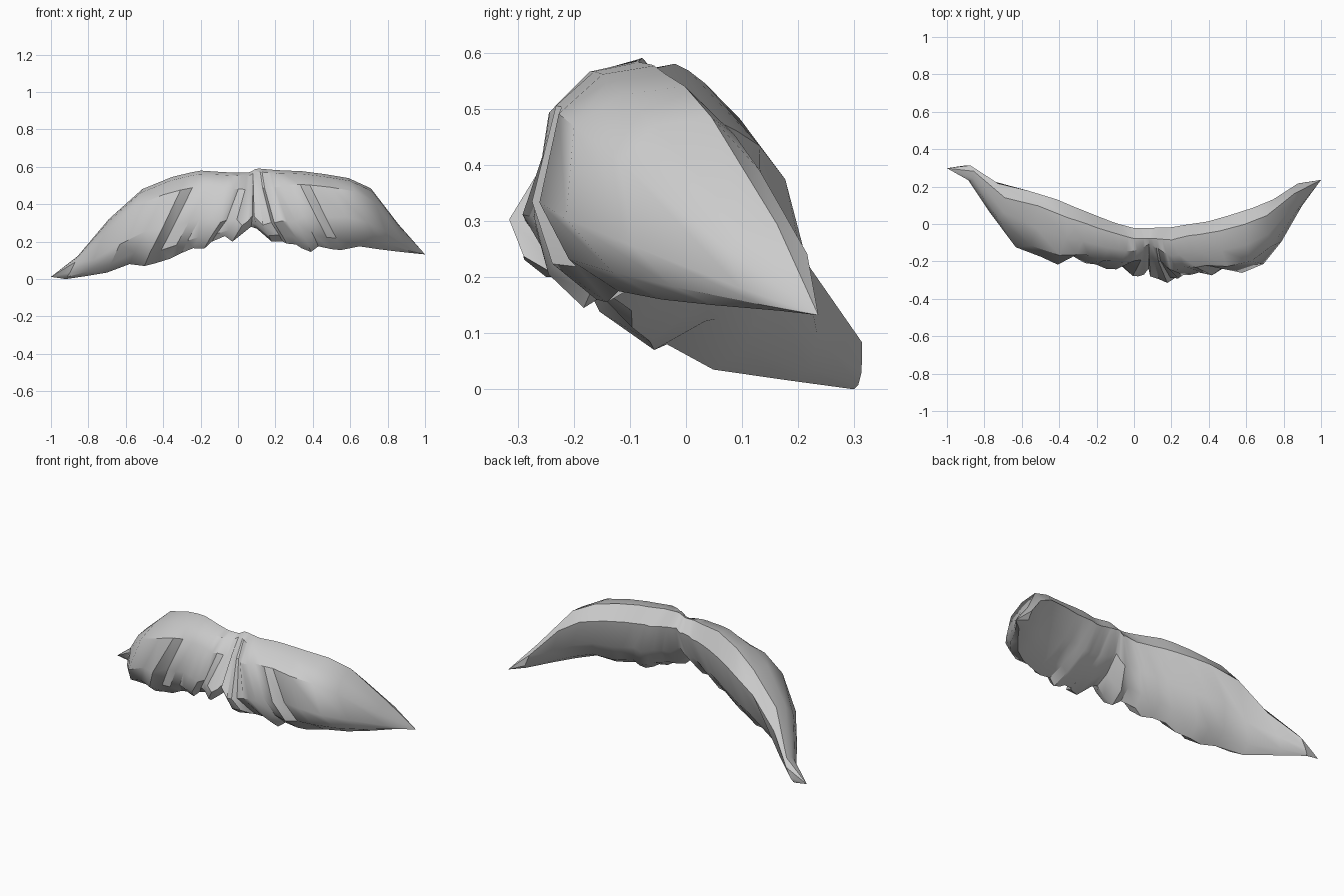
import bpy, bmesh, math

if "Cube" in bpy.data.objects:
    bpy.data.objects.remove(bpy.data.objects["Cube"])

# Outlines along x: upper edge height, front depth, back depth
TOP = [(-1, .012), (-.92, .06), (-.8, .18), (-.7, .31), (-.57, .455), (-.48, .495), (-.33, .555),
       (-.2, .58), (-.05, .57), (.06, .57), (.1, .592), (.2, .583), (.38, .575), (.62, .535),
       (.72, .48), (.8, .38), (.92, .2), (1, .132)]
FRONT = [(-1, .297), (-.92, .285), (-.85, .18), (-.75, .03), (-.62, -.14), (-.4, -.22),
         (-.3, -.205), (-.2, -.24), (-.1, -.24), (0, -.28), (.1, -.28), (.2, -.325), (.28, -.27),
         (.4, -.275), (.55, -.27), (.68, -.23), (.8, -.08), (.9, .1), (1, .235)]
BACK = [(-1, .30), (-.92, .325), (-.85, .31), (-.75, .235), (-.65, .175), (-.52, .188), (-.35, .11),
        (-.2, .05), (-.1, .01), (0, -.015), (.2, -.01), (.4, .02), (.55, .065), (.7, .115),
        (.8, .165), (.9, .237), (1, .237)]

# Hair strands, left to right: tip x, tip height, groove depth
STRANDS = [(-1, .01, 0), (-.92, 0, 0), (-.82, .015, 0), (-.7, .035, 0), (-.58, .08, .01),
           (-.5, .07, 0), (-.44, .085, .055), (-.36, .11, .01), (-.3, .14, .025), (-.24, .165, 0),
           (-.18, .163, 0), (-.14, .2, .035), (-.07, .23, 0), (-.03, .2, 0), (.02, .24, .01),
           (.07, .28, .045), (.1, .27, 0), (.18, .2, 0), (.24, .2, 0), (.26, .19, .04),
           (.31, .185, .01), (.34, .165, .01), (.39, .145, 0), (.43, .175, .015), (.5, .16, 0),
           (.55, .155, .04), (.65, .175, 0), (.75, .16, 0), (.83, .15, 0), (.92, .14, 0),
           (1, .132, 0)]
ROOT = .08  # x where the strands meet


def lerp(a, b, t):
    return a + (b - a) * t


def sample(profile, x):
    for (x0, v0), (x1, v1) in zip(profile, profile[1:]):
        if x <= x1:
            return lerp(v0, v1, max(0, (x - x0) / (x1 - x0)))
    return profile[-1][1]


def fan_x(x, power):
    """Pull x towards the root so that the strands fan out."""
    half = 1 + ROOT if x < ROOT else 1 - ROOT
    p = (x - ROOT) / half
    return ROOT + half * math.copysign(abs(p) ** power, p)


# Section rows: fan power, height fraction (root, wing), depth fraction (root, wing), groove share
ROWS = [(1.6, (.82, .8), (.97, .98), 0),       # back upper edge
        (1.85, (1, 1), (.76, .76), 0),         # top ridge
        (1.8, (.95, .965), (.64, .42), .1),    # top front
        (1.65, (.7, .83), (.4, .14), .3),      # crown
        (1.28, (.2, .43), (0, 0), .9),         # belly
        (1.08, (.07, .16), (.06, .11), 1),     # lower front
        (1.0, (0, 0), (.2, .35), .3),          # strand tips
        (1.05, (.12, .12), (.55, .62), 0),     # lower back
        (1.25, (.4, .4), (.86, .88), 0)]       # back wall


def section(tip_x, tip_z, groove):
    pts = []
    for power, heights, depths, share in ROWS:
        x = fan_x(tip_x, power)
        w = min(1, abs(tip_x - ROOT) / .45)
        w = w * w * (3 - 2 * w)
        front, back = sample(FRONT, x), sample(BACK, x)
        y = lerp(front, back, lerp(*depths, w)) + groove * share
        z = lerp(tip_z, sample(TOP, x), lerp(*heights, w))
        pts.append((x, y, z))
    return pts


# Moustache body lofted through the strand sections
bm = bmesh.new()
loops = [[bm.verts.new(p) for p in section(*s)] for s in STRANDS]
n = len(ROWS)
for a, b in zip(loops, loops[1:]):
    for i in range(n):
        j = (i + 1) % n
        bm.faces.new((a[i], a[j], b[j], b[i]))
bm.faces.new(loops[0])
bm.faces.new(loops[-1])
bmesh.ops.remove_doubles(bm, verts=bm.verts, dist=.004)
bmesh.ops.recalc_face_normals(bm, faces=bm.faces)
mesh = bpy.data.meshes.new("moustache")
bm.to_mesh(mesh)
bm.free()

grey = bpy.data.materials.new("grey hair")
grey.diffuse_color = (.6, .6, .6, 1)
grey.use_nodes = True
grey.node_tree.nodes["Principled BSDF"].inputs["Base Color"].default_value = grey.diffuse_color
mesh.materials.append(grey)
moustache = bpy.data.objects.new("moustache", mesh)
bpy.context.collection.objects.link(moustache)

# Smooth hair with crisp creases
bpy.context.view_layer.objects.active = moustache
moustache.select_set(True)
bpy.ops.object.shade_smooth_by_angle(angle=math.radians(35))
